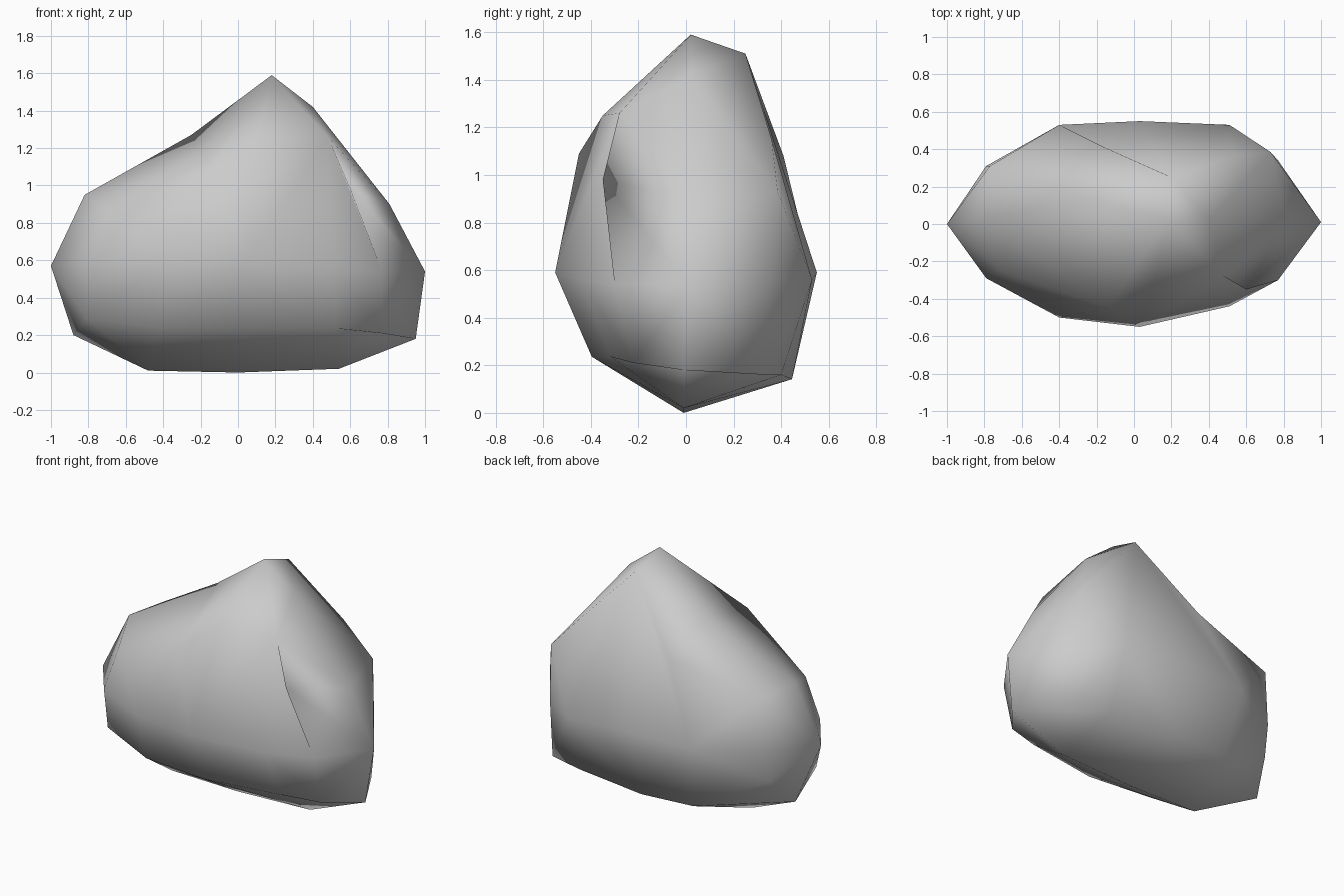
import bpy
import bmesh
from mathutils import Vector

# Remove the default cube
default_cube = bpy.data.objects.get("Cube")
if default_cube:
    bpy.data.objects.remove(default_cube, do_unlink=True)

# Single stone colour
stone = bpy.data.materials.new("stone_grey")
stone.use_nodes = True
grey = (0.6, 0.6, 0.6, 1.0)
stone.diffuse_color = grey
stone.node_tree.nodes["Principled BSDF"].inputs["Base Color"].default_value = grey

# Cross-sections along the boulder:
# x of the underside, sides and crest; front and back depth;
# height of the same; front and back shoulder corners
stations = {
    "right_end": ((-.88, -.79, -.82), (-.29, .31), (.2, .58, .95),
                  (-.71, -.25, .86), (-.77, .31, .94)),
    "right_flank": ((-.48, -.4, -.25), (-.5, .53), (.01, .59, 1.27),
                    (-.14, -.45, 1.09), (-.16, .41, 1.08)),
    "middle": ((0, .03, .18), (-.55, .55), (0, .59, 1.59),
               (.1, -.35, 1.25), (.2, .25, 1.51)),
    "left_flank": ((.54, .51, .4), (-.44, .53), (.02, .56, 1.42),
                   (.48, -.28, 1.26), (.53, .36, 1.15)),
    "left_end": ((.95, .77, .81), (-.3, .34), (.18, .54, .9),
                 (.6, -.35, .98), (.73, .385, .93)),
}

# Irregular corners pulled away from the regular section shape
chips = {
    ("right_end", "underside"): (-.88, .1, .2),
    ("right_end", "front_foot"): (-.81, -.22, .29),
    ("right_end", "back_foot"): (-.8, .27, .38),
    ("right_flank", "crest"): (-.25, .14, 1.27),
    ("right_flank", "back_foot"): (-.35, .42, .15),
    ("left_flank", "back_foot"): (.51, .4, .16),
    ("left_end", "front_foot"): (.77, -.22, .21),
    ("left_end", "back_foot"): (.75, .34, .16),
}

core = Vector((0, 0, .6))


def lerp(a, b, factor):
    return a + (b - a) * factor


def section_corners(xs, depths, heights, front_shoulder, back_shoulder):
    """Return the eight corners of one cross-section, in order around it."""
    x_low, x_mid, x_top = xs
    front, back = depths
    low, mid, top = heights
    foot_x = lerp(x_mid, x_low, .4)
    return {
        "underside": (x_low, -.01, low),
        "front_foot": (foot_x, front * .72, lerp(low, mid, .4)),
        "front_side": (x_mid, front, mid),
        "front_shoulder": front_shoulder,
        "crest": (x_top, .02, top),
        "back_shoulder": back_shoulder,
        "back_side": (x_mid, back, mid),
        "back_foot": (foot_x, back * .81, lerp(low, mid, .24)),
    }


def add_panel(bm, a, b, c, d):
    """Split a four-sided panel along the diagonal that bulges outward."""
    def reach(p, q):
        return ((p.co + q.co) / 2 - core).length

    if reach(a, c) > reach(b, d):
        bm.faces.new((a, b, c))
        bm.faces.new((a, c, d))
    else:
        bm.faces.new((a, b, d))
        bm.faces.new((b, c, d))


def build_boulder():
    bm = bmesh.new()
    rings = []
    for station, shape in stations.items():
        corners = section_corners(*shape)
        ring = []
        for corner, position in corners.items():
            position = chips.get((station, corner), position)
            ring.append(bm.verts.new(Vector(position)))
        rings.append(ring)

    # Skin between neighbouring sections
    for ring, following in zip(rings, rings[1:]):
        for i in range(len(ring)):
            j = (i + 1) % len(ring)
            add_panel(bm, ring[i], ring[j], following[j], following[i])

    # Pointed ends
    tips = ((rings[0], (-1, 0, .57)), (rings[-1], (1, .01, .54)))
    for ring, position in tips:
        tip = bm.verts.new(position)
        for i in range(len(ring)):
            bm.faces.new((ring[i], ring[(i + 1) % len(ring)], tip))

    bmesh.ops.recalc_face_normals(bm, faces=bm.faces)
    for face in bm.faces:
        face.smooth = True
    mesh = bpy.data.meshes.new("boulder")
    bm.to_mesh(mesh)
    bm.free()
    mesh.materials.append(stone)
    boulder = bpy.data.objects.new("boulder", mesh)
    bpy.context.collection.objects.link(boulder)
    return boulder


build_boulder()
